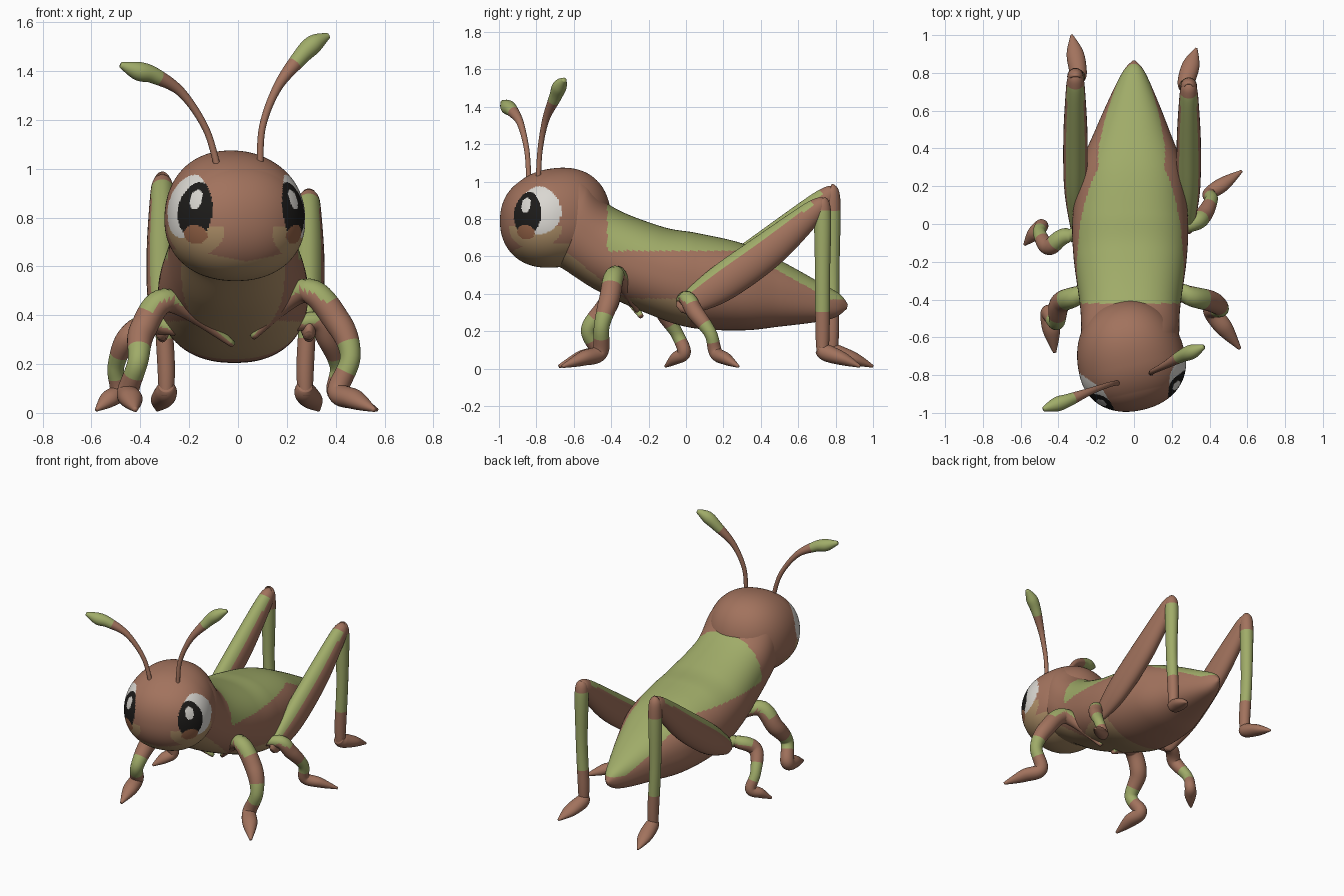
import bpy, bmesh
from math import sin, cos, pi, atan2, degrees, radians, copysign
from mathutils import Vector

cube = bpy.data.objects.get("Cube")
if cube:
    bpy.data.objects.remove(cube, do_unlink=True)


def material(name, rgb):
    m = bpy.data.materials.new(name)
    m.use_nodes = True
    m.diffuse_color = (*rgb, 1)
    m.node_tree.nodes["Principled BSDF"].inputs["Base Color"].default_value = (*rgb, 1)
    return m


MATS = [material("brown", (.36, .17, .11)), material("leaf green", (.35, .41, .14)),
        material("tan", (.43, .28, .14)), material("eye white", (.70, .68, .64)),
        material("pupil black", (.012, .011, .01)), material("iris brown", (.29, .12, .06))]
BROWN, GREEN, TAN, WHITE, BLACK, IRIS = range(6)


def finish(name, bm, rule):
    """Colour the faces by rule(centre, normal, progress) and make a smooth object."""
    layer = bm.faces.layers.float.get("progress")
    bmesh.ops.recalc_face_normals(bm, faces=bm.faces)
    bm.normal_update()
    for f in bm.faces:
        f.smooth = True
        f.material_index = rule(f.calc_center_median(), f.normal, f[layer] if layer else 0)
    if layer:
        bm.faces.layers.float.remove(layer)
    mesh = bpy.data.meshes.new(name)
    bm.to_mesh(mesh)
    bm.free()
    for m in MATS:
        mesh.materials.append(m)
    ob = bpy.data.objects.new(name, mesh)
    bpy.context.collection.objects.link(ob)
    return ob


def spline(rows, steps):
    """Smooth curve through rows of numbers; returns (progress, row) pairs."""
    out = []
    last = len(rows) - 1
    for i in range(last):
        p = [rows[max(0, min(last, i + k))] for k in (-1, 0, 1, 2)]
        for s in range(steps):
            t = s / steps
            out.append((i + t, [b + .5 * t * (c - a + t * (2 * a - 5 * b + 4 * c - d
                       + t * (3 * (b - c) + d - a))) for a, b, c, d in zip(*p)]))
    out.append((last, list(rows[-1])))
    return out


def skin(name, rings, rule):
    """Join rings of points, each with its progress, into a closed surface."""
    bm = bmesh.new()
    layer = bm.faces.layers.float.new("progress")
    loops = [[bm.verts.new(p) for p in ring] for _, ring in rings]
    n = len(loops[0])
    for k in range(len(loops) - 1):
        for j in range(n):
            f = bm.faces.new((loops[k][j], loops[k][(j + 1) % n],
                              loops[k + 1][(j + 1) % n], loops[k + 1][j]))
            f[layer] = (rings[k][0] + rings[k + 1][0]) / 2
    for k in (0, -1):
        bm.faces.new(loops[k])[layer] = rings[k][0]
    return finish(name, bm, rule)


def tube(name, rows, rule, steps=10, n=28):
    """Rows are x, y, z, sideways radius, upward radius."""
    path = spline(rows, steps)
    rings = []
    for i, (t, r) in enumerate(path):
        a, b = path[max(i - 1, 0)][1], path[min(i + 1, len(path) - 1)][1]
        along = (Vector(b[:3]) - Vector(a[:3])).normalized()
        up = Vector((1, 0, 0)).cross(along).normalized()
        side = along.cross(up)
        rings.append((t, [Vector(r[:3]) + side * cos(q) * max(r[3], .004)
                          + up * sin(q) * max(r[4], .004)
                          for q in (2 * pi * j / n for j in range(n))]))
    return skin(name, rings, rule)


def sup(v, e=.87):
    return copysign(abs(v) ** e, v)


# Body: each row is top y, top z, bottom y, bottom z, half width
BODY = [(-.66, .98, -.77, .64, .18), (-.59, 1.05, -.72, .56, .24), (-.52, 1.015, -.66, .535, .258),
        (-.40, .87, -.48, .42, .265), (-.13, .76, -.22, .30, .30), (.06, .725, .02, .22, .305),
        (.30, .67, .30, .205, .27), (.50, .58, .50, .225, .195), (.70, .47, .70, .25, .11),
        (.82, .40, .80, .275, .055), (.865, .345, .86, .32, .01)]


def body_colour(c, n, t):
    if c.y > -.42 and c.z > max(.37, .63 - max(0, c.y - .3) * .55):
        return GREEN
    if c.y < .02 and c.z < .375 + max(0, -.33 - c.y) * .8:
        return TAN
    return BROWN


rings = []
for t, (ty, tz, by, bz, w) in spline(BODY, 20):
    top, low = Vector((0, ty, tz)), Vector((0, by, bz))
    mid, half = (top + low) / 2, (top - low) / 2
    mid.x = -.02 * min(1, max(0, (.87 - ty) / .8))
    rings.append((t, [mid + half * sup(sin(q)) + Vector((w * sup(cos(q)), 0, 0))
                      for q in (2 * pi * j / 144 for j in range(144))]))
skin("body", rings, body_colour)


# Head, with painted eyes placed by angle around the face and height
def head_colour(c, n, t):
    az = degrees(atan2(abs(c.x), -c.y))

    def oval(a, z, da, dz):
        return ((az - a) / da) ** 2 + ((c.z - z) / dz) ** 2 < 1
    if oval(51, .085, 6.5, .04):
        return WHITE
    if oval(51, -.06, 12, .038):
        return IRIS
    if oval(52, .04, 18, .115):
        return BLACK
    if oval(65, .055, 27, .13):
        return WHITE
    if c.y < .1 and c.z < -.17 + .2 * abs(c.x) or c.z < -.03 and oval(58, -.04, 35, .11):
        return TAN
    return BROWN


# The back of the head is longer and higher, running into the neck
bm = bmesh.new()
bmesh.ops.create_uvsphere(bm, u_segments=220, v_segments=140, radius=1)
for v in bm.verts:
    x, y, z = v.co
    y = sup(y, .92) * (.25 if y < 0 else .34)
    z = sup(z, .92) * .25
    v.co = (.285 * sup(x, .92), y, z * (1 + max(0, y + .15) * .7) if z > 0 else z)
head = finish("head", bm, head_colour)
head.location = (-.01, -.74, .79)
head.rotation_euler.z = radians(13)


# Antennae with leaf-shaped tips
def antenna_colour(c, n, t):
    return GREEN if t > 2.75 else BROWN


def antenna(name, points):
    radii = (.014, .014, .019, .033, .038, .012)
    tube(name, [(*p, r, r) for p, r in zip(points, radii)], antenna_colour)


antenna("right_antenna", [(-.08, -.84, .99), (-.13, -.85, 1.16), (-.23, -.885, 1.31),
                          (-.34, -.93, 1.38), (-.41, -.955, 1.40), (-.48, -.98, 1.425)])
antenna("left_antenna", [(.09, -.79, 1.0), (.10, -.78, 1.17), (.16, -.75, 1.33),
                         (.25, -.70, 1.45), (.31, -.675, 1.51), (.37, -.65, 1.545)])


# Walking legs: tapered thigh, knee, shin, ankle and pointed foot
def leg_colour(c, n, t):
    if t < 1.6:
        return GREEN if n.z > (-.2 if t < 1 else .15) else BROWN
    return GREEN if 2.6 < t < 3.4 else BROWN


def walking_leg(name, points, size=1):
    radii = (.012, .045, .05, .038, .04, .008)
    rows = [(*p, r * size, r * size) for p, r in zip(points, radii)]
    a, b = Vector(rows[-2][:3]), Vector(rows[-1][:3])
    rows.insert(-1, (*a.lerp(b, .45), .042 * size, .036 * size))
    tube(name, rows, leg_colour)


walking_leg("left_front_leg", [(.06, -.26, .31), (.27, -.37, .50), (.41, -.41, .37),
                               (.46, -.45, .23), (.41, -.46, .09), (.56, -.66, .012)], 1.1)
walking_leg("right_front_leg", [(-.02, -.24, .28), (-.28, -.37, .46), (-.39, -.42, .34),
                                (-.41, -.52, .21), (-.45, -.47, .09), (-.42, -.68, .012)], 1.1)
walking_leg("left_middle_leg", [(.12, -.06, .33), (.31, .0, .375), (.37, .05, .30),
                                (.41, .13, .19), (.40, .16, .085), (.57, .28, .012)], .9)
walking_leg("right_middle_leg", [(-.12, -.08, .31), (-.35, -.06, .36), (-.45, -.12, .31),
                                 (-.50, -.05, .19), (-.49, -.01, .09), (-.58, -.11, .012)], .9)


# Jumping legs: thick thigh, thin shin, pointed foot
def thigh_colour(c, n, t):
    return GREEN if n.z - n.y > .6 and 1 < t < 4.6 else BROWN


def shin_colour(c, n, t):
    return GREEN if .3 < c.z < .85 else BROWN


def jumping_leg(side, x, knee_y, knee_z, toe_x, toe_y):
    hip = Vector((x, .0, .34))
    knee = Vector((x, knee_y, knee_z))
    profile = [(-.05, .015, .02), (.0, .03, .055), (.25, .06, .097), (.6, .064, .097),
               (.9, .052, .068), (1.0, .042, .046), (1.04, .02, .02)]
    rows = []
    for t, a, b in profile:
        p = hip.lerp(knee, t) - Vector((0, 0, .035)) * sin(pi * min(1, max(0, t)))
        rows.append((*p, a, b))
    tube(side + "_hind_thigh", rows, thigh_colour)
    foot_x = x * .95
    tube(side + "_hind_shin", [(x, knee_y, knee_z + .03, .02, .02), (x, knee_y + .01, knee_z - .03, .043, .045),
                               (x, knee_y + .01, .5, .036, .04), (foot_x, knee_y + .01, .2, .036, .038),
                               (foot_x, knee_y + .01, .07, .03, .03)], shin_colour)
    tube(side + "_hind_foot", [(foot_x, knee_y - .01, .11, .03, .03), (foot_x, knee_y + .03, .085, .045, .045),
                               ((foot_x + toe_x) / 2, (knee_y + toe_y) / 2 + .02, .05, .045, .034),
                               (toe_x, toe_y, .012, .007, .007)], lambda c, n, t: BROWN)


jumping_leg("left", .29, .72, .875, .33, .93)
jumping_leg("right", -.31, .77, .935, -.33, 1.0)
